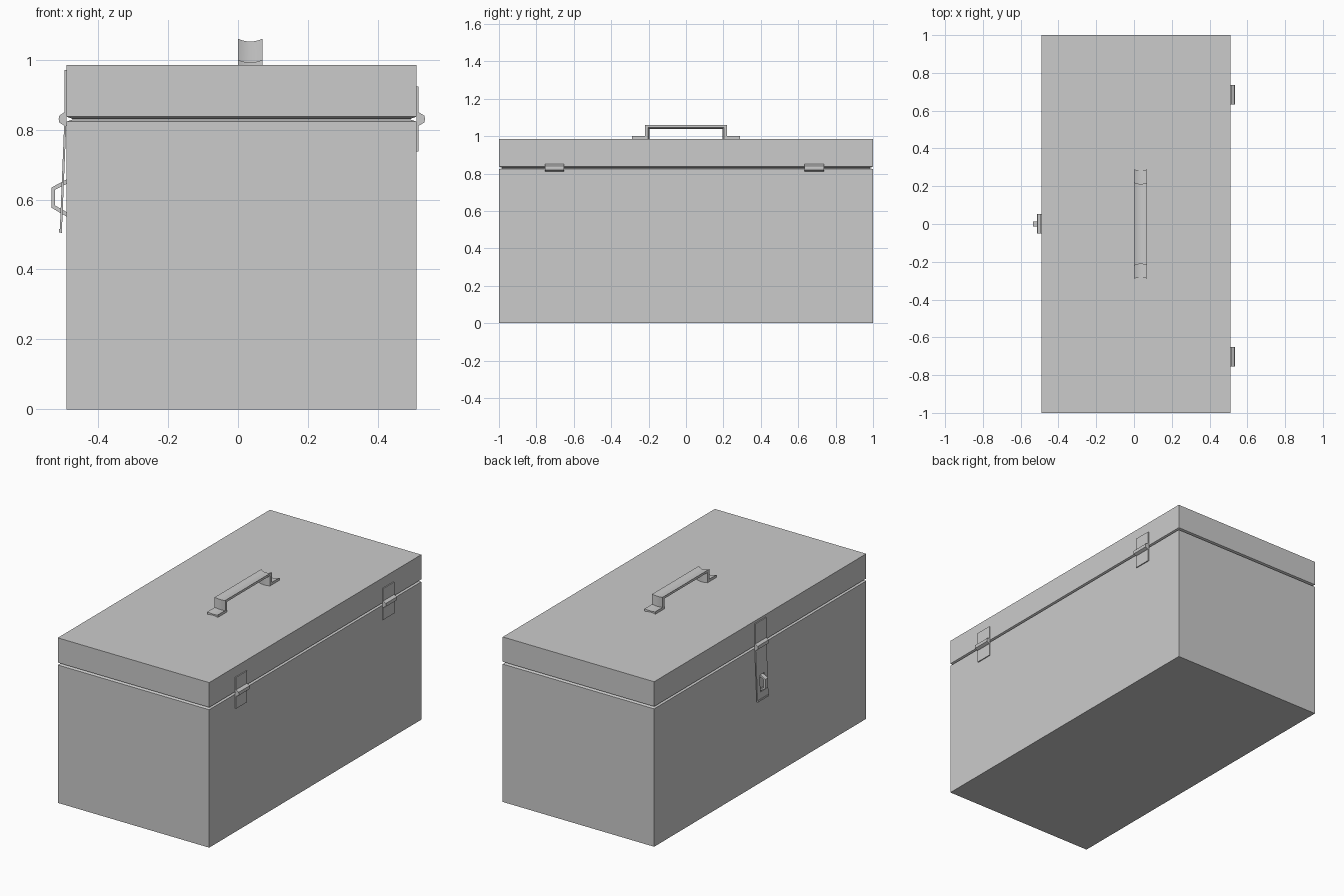
import bpy, bmesh, math
from mathutils import Vector

if "Cube" in bpy.data.objects:
    bpy.data.objects.remove(bpy.data.objects["Cube"])

CX, HX, HY = 0.01, 0.5, 1.0          # box centre and half sizes


def finish(name, bm, smooth=False):
    bmesh.ops.recalc_face_normals(bm, faces=bm.faces)
    me = bpy.data.meshes.new(name)
    bm.to_mesh(me)
    bm.free()
    ob = bpy.data.objects.new(name, me)
    bpy.context.collection.objects.link(ob)
    if smooth:
        bpy.context.view_layer.objects.active = ob
        ob.select_set(True)
        bpy.ops.object.shade_smooth_by_angle(angle=math.radians(30))
        ob.select_set(False)
    return ob


def shell(name, rings):
    """Hollow rectangular tray lofted through (inset, z) rings."""
    bm = bmesh.new()
    loops = []
    for i, z in rings:
        loops.append([bm.verts.new((CX + sx * (HX - i), sy * (HY - i), z))
                      for sx, sy in ((-1, -1), (1, -1), (1, 1), (-1, 1))])
    for a, b in zip(loops, loops[1:]):
        for k in range(4):
            bm.faces.new((a[k], a[(k + 1) % 4], b[(k + 1) % 4], b[k]))
    bm.faces.new(loops[0])
    bm.faces.new(loops[-1])
    return finish(name, bm)


def extrude_xz(name, pts, y0, y1, smooth=False):
    """Closed profile in x-z pushed along y."""
    bm = bmesh.new()
    f = bm.faces.new([bm.verts.new((x, y0, z)) for x, z in pts])
    r = bmesh.ops.extrude_face_region(bm, geom=[f])
    vs = [g for g in r["geom"] if isinstance(g, bmesh.types.BMVert)]
    bmesh.ops.translate(bm, vec=(0, y1 - y0, 0), verts=vs)
    return finish(name, bm, smooth)


def rect(x0, x1, z0, z1):
    return [(x0, z0), (x1, z0), (x1, z1), (x0, z1)]


# Box and lid, with rims sloping together inside the seam
shell("box_body", [(0, 0), (0, 0.823), (0.018, 0.829), (0.03, 0.829), (0.03, 0.03)])
shell("box_lid", [(0, 0.985), (0, 0.837), (0.018, 0.830), (0.03, 0.830), (0.03, 0.955)])

# Carry handle: bent strip with a dished outer face
bm = bmesh.new()
N = 8
sections = []
for k in range(N + 1):
    t = 2 * k / N - 1
    d = 0.008 * (1 - t * t)
    half = [(0.29 - d, 0.985), (0.29 - d, 1.0 - d), (0.22 - d, 1.0 - d), (0.22 - d, 1.06 - d)]
    inner = [(0.203 - d, 0.985), (0.203 - d, 1.046 - d)]
    ring = half + [(-y, z) for y, z in reversed(half)]
    ring += [(-y, z) for y, z in inner] + list(reversed(inner))
    sections.append([bm.verts.new((0.035 + 0.035 * t, y, z)) for y, z in ring])
for a, b in zip(sections, sections[1:]):
    for i in range(len(a)):
        j = (i + 1) % len(a)
        bm.faces.new((a[i], a[j], b[j], b[i]))
bm.faces.new(sections[0])
bm.faces.new(sections[-1])
finish("carry_handle", bm, True)

# Hinges on the right side
S = CX + HX
for n, y in (("front", -0.703), ("back", 0.685)):
    y0, y1 = y - 0.052, y + 0.052
    extrude_xz(f"hinge_{n}_lower_leaf", rect(S - 0.002, S + 0.006, 0.737, 0.815), y0, y1)
    extrude_xz(f"hinge_{n}_upper_leaf", rect(S - 0.002, S + 0.006, 0.845, 0.924), y0, y1)
    extrude_xz(f"hinge_{n}_barrel",
               [(S, 0.81), (S + 0.006, 0.811), (S + 0.023, 0.82), (S + 0.025, 0.83),
                (S + 0.023, 0.84), (S + 0.006, 0.85), (S, 0.852)], y0, y1, True)

# Hasp on the left side: lid plate and barrel
L = CX - HX
extrude_xz("hasp_plate", rect(L - 0.006, L + 0.002, 0.84, 0.97), -0.05, 0.053)
extrude_xz("hasp_barrel",
           [(L, 0.81), (L - 0.006, 0.811), (L - 0.021, 0.82), (L - 0.023, 0.83),
            (L - 0.021, 0.84), (L - 0.006, 0.85), (L, 0.852)], -0.05, 0.053, True)

# Hanging strap with a slot, leaning out towards the bottom
bm = bmesh.new()
ys = [-0.05, -0.02, 0.023, 0.053]
zs = [0.82, 0.655, 0.555, 0.505]
grid = [[bm.verts.new((-0.494 - 0.013 * (0.82 - z) / 0.315, y, z)) for y in ys] for z in zs]
for r in range(3):
    for c in range(3):
        if (r, c) != (1, 1):
            bm.faces.new((grid[r][c], grid[r][c + 1], grid[r + 1][c + 1], grid[r + 1][c]))
strap = finish("hasp_strap", bm)
mod = strap.modifiers.new("thickness", "SOLIDIFY")
mod.thickness = 0.006
mod.offset = 0
extrude_xz("strap_lip", rect(-0.512, -0.503, 0.505, 0.515), -0.05, 0.053)

# Lock staple passing through the slot
extrude_xz("lock_staple",
           [(L, 0.658), (L - 0.044, 0.634), (L - 0.044, 0.577), (L, 0.551),
            (L, 0.564), (L - 0.033, 0.583), (L - 0.033, 0.628), (L, 0.645)], -0.012, 0.014)
